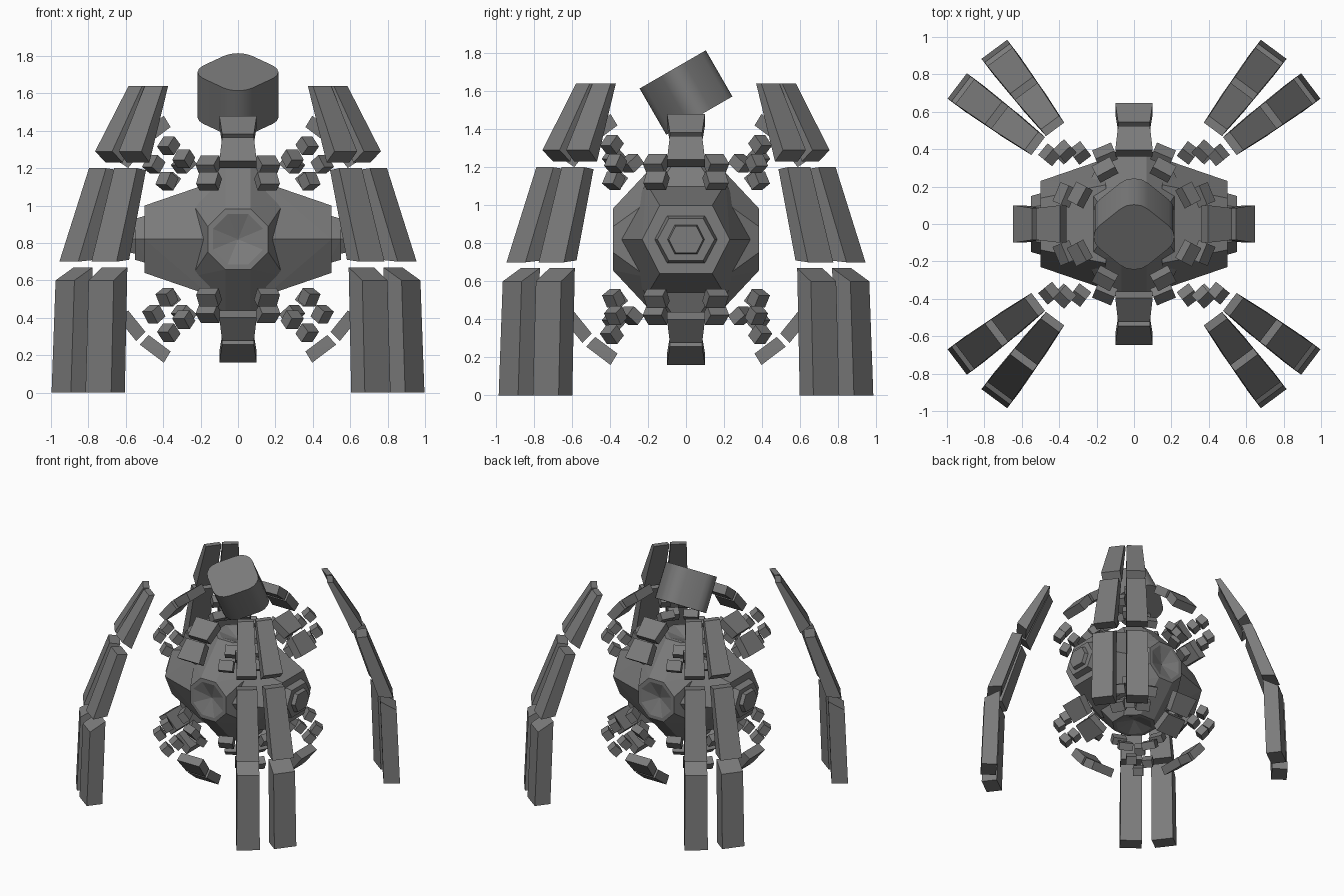
import bpy, bmesh, math
from itertools import product
from mathutils import Vector, Matrix

if "Cube" in bpy.data.objects:
    bpy.data.objects.remove(bpy.data.objects["Cube"])

CZ = 0.82  # height of the core centre
SIGNS = (-1, 1)

stone = bpy.data.materials.new("stone grey")
stone.use_nodes = True
GREY = (0.2, 0.2, 0.2, 1)
stone.diffuse_color = GREY
stone.node_tree.nodes["Principled BSDF"].inputs["Base Color"].default_value = GREY


def finish(name, bm):
    bmesh.ops.recalc_face_normals(bm, faces=bm.faces)
    mesh = bpy.data.meshes.new(name)
    bm.to_mesh(mesh)
    bm.free()
    mesh.materials.append(stone)
    obj = bpy.data.objects.new(name, mesh)
    bpy.context.collection.objects.link(obj)
    return obj


def hull_mesh(points):
    bm = bmesh.new()
    for p in points:
        bm.verts.new(p)
    res = bmesh.ops.convex_hull(bm, input=bm.verts)
    loose = [v for v in bm.verts if not v.link_faces]
    bmesh.ops.delete(bm, geom=loose, context="VERTS")
    bmesh.ops.dissolve_limit(bm, angle_limit=0.02, verts=bm.verts, edges=bm.edges)
    return bm


def hull(name, points):
    return finish(name, hull_mesh(points))


def block(name, centre, size, outward):
    """Box whose local z points along the outward direction."""
    rot = Vector(outward).to_track_quat("Z", "Y").to_matrix().to_4x4()
    m = Matrix.Translation(centre) @ rot @ Matrix.Diagonal((*size, 1))
    bm = bmesh.new()
    bmesh.ops.create_cube(bm, size=1, matrix=m)
    return finish(name, bm)


def ring(sides, radius, depth):
    """Polygon ring around the local z axis."""
    return [Vector((radius * math.cos(a), radius * math.sin(a), depth))
            for a in (math.tau * (i + 0.5) / sides for i in range(sides))]


# Core: faceted ball with sunken octagonal ports on front, back, top and bottom
pts = []
for s in SIGNS:
    for p in ring(8, 0.175, 0.385):
        pts += [(p.x, s * p.z, p.y), (p.x, p.y, s * 0.40)]
pts += [(sx * 0.25, sy * 0.2, sz * 0.2) for sx, sy, sz in product(SIGNS, repeat=3)]
core = hull_mesh([Vector(p) + Vector((0, 0, CZ)) for p in pts])
ports = [f for f in core.faces if len(f.verts) == 8]
bmesh.ops.inset_individual(core, faces=ports, thickness=0.03)
for f in ports:
    push = f.normal * -0.05
    poked = bmesh.ops.poke(core, faces=[f])
    for v in poked["verts"]:
        v.co += push
finish("core", core)

# Tapered shoulders and stepped hubs on both sides
for s in SIGNS:
    def hexagon(x, w, h):
        return [(s * x, y, CZ + z) for y, z in
                ((w, 0), (-w, 0), (w * 0.6, h), (-w * 0.6, h), (w * 0.6, -h), (-w * 0.6, -h))]
    hull("shoulder", hexagon(0.15, 0.35, 0.30) + hexagon(0.5, 0.23, 0.18))
    hull("hub", hexagon(0.48, 0.17, 0.13) + hexagon(0.55, 0.15, 0.11))
    hull("hub_cap", hexagon(0.54, 0.10, 0.08) + hexagon(0.58, 0.09, 0.07))

# Curved armour arcs, four directions, above and below
def arc_block(turn, sz, a0, a1, w0, w1):
    points = []
    for a, w in ((a0, w0), (a1, w1)):
        for r, side in product((0.70, 0.77), SIGNS):
            t = math.radians(a)
            p = Vector((side * w, -r * math.cos(t), sz * r * math.sin(t)))
            points.append(turn @ p + Vector((0, 0, CZ)))
    hull("armour_arc", points)


for k, sz in product(range(4), SIGNS):
    turn = Matrix.Rotation(k * math.pi / 2, 3, "Z")
    arc_block(turn, sz, 33, 45, 0.10, 0.085)
    arc_block(turn, sz, 47, 59, 0.085, 0.10)
    # Small plates near the core, at the root of each arc
    for side in SIGNS:
        for y, z in ((0.37, 0.31), (0.29, 0.40)):
            d = turn @ Vector((side * 0.155, -y, sz * z))
            block("core_plate", d + Vector((0, 0, CZ)), (0.11, 0.08, 0.06), d)

# Floating cubes in each diagonal corner
for sx, sy, sz in product(SIGNS, repeat=3):
    for x, y, z in ((0.37, 0.39, 0.50), (0.45, 0.37, 0.40), (0.29, 0.38, 0.43), (0.38, 0.38, 0.31)):
        d = Vector((sx * x, sy * y, sz * z))
        block("floating_cube", d + Vector((0, 0, CZ)), (0.08, 0.075, 0.065), d)

# Legs: paired chains of three slabs in each corner
# each end: outer radius, outer height, inner radius, inner height, half width
SLABS = {
    "lower_leg": ((1.19, 0, 1.07, 0, 0.085), (1.165, 0.60, 1.045, 0.67, 0.083)),
    "middle_leg": ((1.14, 0.70, 1.03, 0.71, 0.083), (0.95, 1.20, 0.87, 1.19, 0.075)),
    "upper_leg": ((0.91, 1.29, 0.84, 1.23, 0.075), (0.70, 1.64, 0.655, 1.64, 0.06)),
}
along, across = Vector((0.6, 0.8)), Vector((0.8, -0.6))
for sx, sy, swap in product(SIGNS, SIGNS, (False, True)):
    for name, ends in SLABS.items():
        points = []
        for ro, zo, ri, zi, w in ends:
            for (r, z), side in product(((ro, zo), (ri, zi)), SIGNS):
                p = along * r + across * (0.03 + side * w)
                x, y = (p.y, p.x) if swap else (p.x, p.y)
                points.append((sx * x * 1.012, sy * y, z))
        hull(name, points)

# Head: rounded square drum, tilted forward
bm = bmesh.new()
bmesh.ops.create_cube(bm, size=1, matrix=Matrix.Diagonal((0.38, 0.38, 0.28, 1)))
upright = [e for e in bm.edges if abs(e.verts[0].co.z - e.verts[1].co.z) > 0.1]
bmesh.ops.bevel(bm, geom=upright, offset=0.11, segments=4, profile=0.5, affect="EDGES")
bm.transform(Matrix.Translation((0, 0, 1.593)) @ Matrix.Rotation(math.radians(30), 4, "X")
             @ Matrix.Diagonal((0.97, 0.9, 1, 1)) @ Matrix.Rotation(math.pi / 4, 4, "Z"))
head = finish("head", bm)
bpy.ops.object.select_all(action="DESELECT")
head.select_set(True)
bpy.context.view_layer.objects.active = head
bpy.ops.object.shade_smooth_by_angle(angle=math.radians(40))
